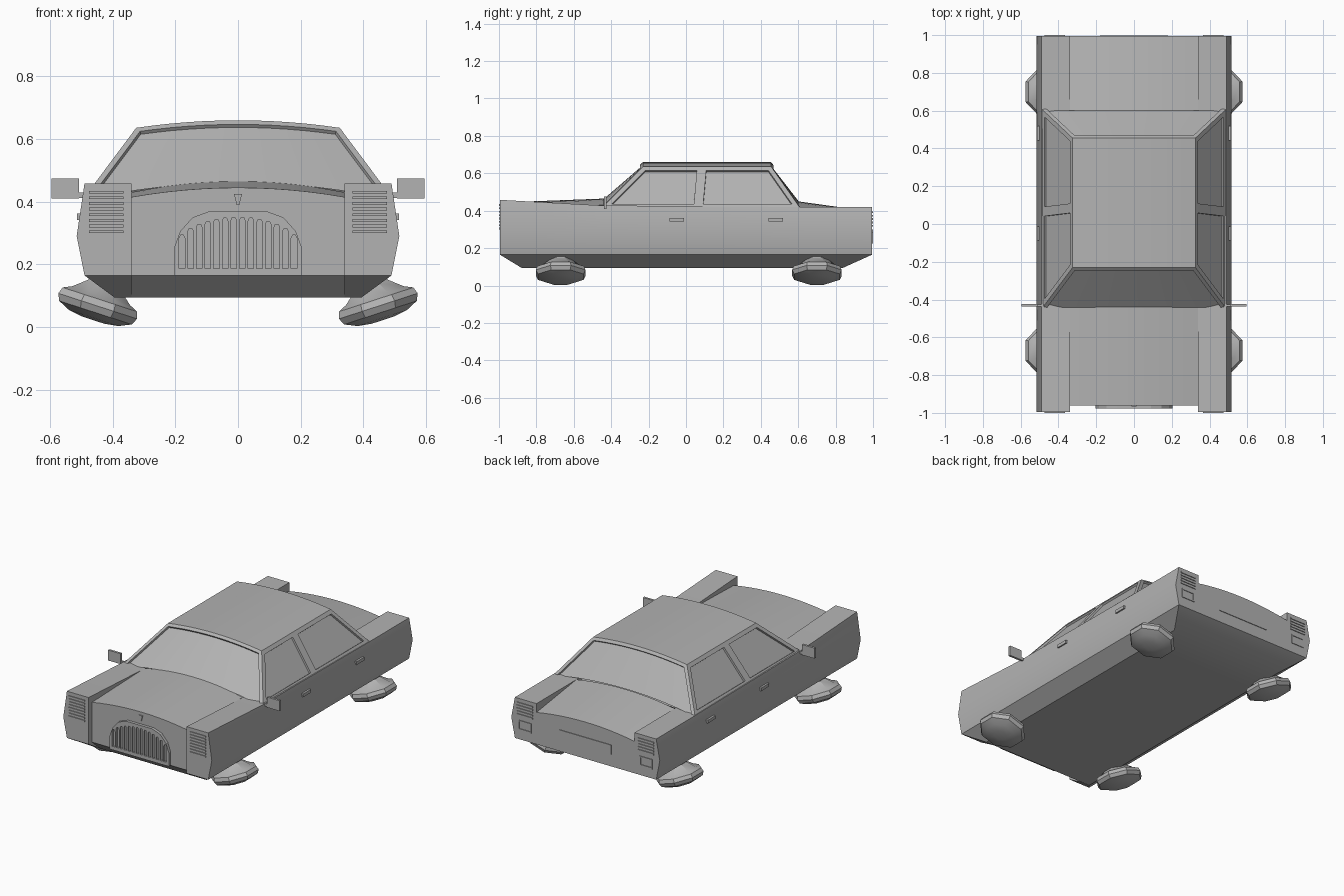
import bpy, bmesh, math
from mathutils import Matrix, Vector

if "Cube" in bpy.data.objects:
    bpy.data.objects.remove(bpy.data.objects["Cube"])

GREY = (0.45, 0.45, 0.45, 1)
paint = bpy.data.materials.new("grey_paint")
paint.use_nodes = True
paint.diffuse_color = GREY
paint.node_tree.nodes["Principled BSDF"].inputs["Base Color"].default_value = GREY


def finish(bm, name, smooth=True):
    """Turn a bmesh into a painted object."""
    bmesh.ops.recalc_face_normals(bm, faces=bm.faces)
    mesh = bpy.data.meshes.new(name)
    bm.to_mesh(mesh)
    bm.free()
    mesh.materials.append(paint)
    ob = bpy.data.objects.new(name, mesh)
    bpy.context.collection.objects.link(ob)
    if smooth:
        bpy.ops.object.select_all(action='DESELECT')
        ob.select_set(True)
        bpy.context.view_layer.objects.active = ob
        bpy.ops.object.shade_smooth_by_angle(angle=math.radians(28))
    return ob


def add_box(bm, x, y, z):
    """Add a box given as (low, high) ranges."""
    mid = Vector([(a + b) / 2 for a, b in (x, y, z)])
    size = [abs(b - a) for a, b in (x, y, z)]
    m = Matrix.Translation(mid) @ Matrix.Diagonal((*size, 1))
    bmesh.ops.create_cube(bm, size=1, matrix=m)


def add_prism(bm, outline, y0, y1):
    """Extrude an x-z outline between two y positions."""
    a, b = ([bm.verts.new((x, y, z)) for x, z in outline] for y in (y0, y1))
    bm.faces.new(a)
    bm.faces.new(b)
    for i in range(len(a)):
        j = (i + 1) % len(a)
        bm.faces.new((a[i], a[j], b[j], b[i]))


def loft(rings, caps, name):
    """Skin closed rings and cap both ends with the given index lists."""
    bm = bmesh.new()
    rows = [[bm.verts.new(p) for p in ring] for ring in rings]
    for a, b in zip(rows, rows[1:]):
        for i in range(len(a)):
            j = (i + 1) % len(a)
            bm.faces.new((a[i], a[j], b[j], b[i]))
    for row in (rows[0], rows[-1]):
        for cap in caps:
            bm.faces.new([row[i] for i in cap])
    return finish(bm, name)


SIDES = ((1, "left"), (-1, "right"))
SILL, FLOOR, INNER = 0.165, 0.095, 0.34
FRONT, NOSE, REAR = -0.995, -0.96, 0.995
N = 12  # columns across the domed panels


# Body flanks: fenders, doors and sloping sills
def flank_ring(s, y_up, y_low, top):
    pts = [(INNER, y_up, top), (0.49, y_up, top), (0.515, y_up, 0.29),
           (0.49, y_up, SILL), (0.395, y_low, FLOOR), (INNER, y_low, FLOOR),
           (INNER, y_up, SILL)]
    return [(s * x, y, z) for x, y, z in pts]


for s, side in SIDES:
    stations = [(FRONT, -0.88, 0.458), (-0.45, -0.45, 0.428),
                (0.6, 0.6, 0.42), (REAR, 0.84, 0.42)]
    loft([flank_ring(s, *st) for st in stations],
         [(0, 1, 2, 3, 6), (3, 4, 5, 6)], side + "_flank")


# Centre body: domed hood, floor and trunk lid
def centre_ring(y_up, y_low, edge, dome):
    ring = []
    for i in range(N + 1):
        t = 2 * i / N - 1
        ring.append((INNER * t, y_up, edge + dome * (1 - t * t)))
    return ring + [(INNER, y_up, SILL), (INNER, y_low, FLOOR),
                   (-INNER, y_low, FLOOR), (-INNER, y_up, SILL)]


stations = [(NOSE, -0.88, 0.415, 0.03), (-0.44, -0.44, 0.43, 0.035),
            (-0.4, -0.4, 0.4, 0), (0.56, 0.56, 0.4, 0),
            (0.6, 0.6, 0.42, 0.03), (REAR, 0.84, 0.365, 0.03)]
loft([centre_ring(*st) for st in stations],
     [list(range(N + 2)) + [N + 4], (N + 1, N + 2, N + 3, N + 4)], "centre_body")

# Cabin: domed roof with recessed windscreen, rear window and side windows
bm = bmesh.new()
rows = []
for half, y, edge, dome in ((0.49, -0.45, 0.415, 0.055), (0.325, -0.23, 0.636, 0.024),
                            (0.325, 0.085, 0.636, 0.024), (0.325, 0.455, 0.636, 0.024),
                            (0.49, 0.61, 0.415, 0.045)):
    ts = [2 * i / N - 1 for i in range(N + 1)]
    rows.append([bm.verts.new((half * t, y, edge + dome * (1 - t * t))) for t in ts])
panels = [[bm.faces.new((a[i], a[i + 1], b[i + 1], b[i])) for i in range(N)]
          for a, b in zip(rows, rows[1:])]
side_windows = []
for k, x in ((0, -0.49), (N, 0.49)):
    fb, fr, mr, rr, rb = [row[k] for row in rows]
    mb = bm.verts.new((x, 0.065, 0.415))
    side_windows += [bm.faces.new((fb, fr, mr, mb)), bm.faces.new((mb, mr, rr, rb))]
bmesh.ops.recalc_face_normals(bm, faces=bm.faces)
if panels[1][N // 2].normal.z < 0:
    bmesh.ops.reverse_faces(bm, faces=bm.faces)
for glass in (panels[0], panels[3]):
    bmesh.ops.inset_region(bm, faces=glass, thickness=0.02, depth=0, use_even_offset=True)
    bmesh.ops.inset_region(bm, faces=glass, thickness=0.001, depth=-0.012)
bmesh.ops.inset_individual(bm, faces=side_windows, thickness=0.025, depth=0,
                           use_even_offset=True)
bmesh.ops.inset_individual(bm, faces=side_windows, thickness=0.001, depth=-0.012)
finish(bm, "cabin")

# Hover pads: tilted eight-sided discs with a neck into the body
PAD = [(0.045, 0.11), (0.06, 0.07), (0.105, 0.035), (0.135, 0.022),
       (0.143, 0), (0.132, -0.022), (0.09, -0.04), (0.04, -0.047)]
for s, side in SIDES:
    for y, end in ((-0.67, "front"), (0.7, "rear")):
        place = (Matrix.Translation((s * 0.448, y, 0.067))
                 @ Matrix.Rotation(-s * math.radians(18), 4, 'Y'))
        rings = []
        for r, h in PAD:
            angles = [math.pi / 4 * (i + 0.5) for i in range(8)]
            rings.append([place @ Vector((r * math.cos(a), r * math.sin(a), h))
                          for a in angles])
        loft(rings, [range(8)], f"{end}_{side}_hover_pad")

# Grille: arched plate with slots cut into it
half_arch = [(0.205, SILL), (0.205, 0.25), (0.185, 0.305), (0.145, 0.35), (0.09, 0.37)]
bm = bmesh.new()
add_prism(bm, half_arch + [(-x, z) for x, z in reversed(half_arch)], NOSE + 0.005, -0.978)
grille = finish(bm, "grille", False)
bm = bmesh.new()
for i in range(14):
    x = (i - 6.5) * 0.0275
    top = 0.24 + 0.11 * math.sqrt(1 - (x / 0.205) ** 2)
    w = 0.009
    add_prism(bm, [(x - w, 0.187), (x + w, 0.187), (x + w, top - 0.01), (x + w / 2, top),
                   (x - w / 2, top), (x - w, top - 0.01)], -0.99, -0.967)
cutter = finish(bm, "grille_slot_cutter", False)
cutter.hide_render = True
cutter.hide_set(True)
cut = grille.modifiers.new("slots", 'BOOLEAN')
cut.operation = 'DIFFERENCE'
cut.object = cutter

# Small wedge on the leading edge of the hood
bm = bmesh.new()
add_prism(bm, [(-0.013, 0.425), (0.013, 0.425), (0.004, 0.39), (-0.004, 0.39)],
          NOSE + 0.005, NOSE - 0.006)
finish(bm, "hood_wedge", False)

for s, side in SIDES:
    # Headlamp slats and tail lamp slats
    for name, y0, out, count, z0 in (("headlamp", FRONT, -0.005, 8, 0.3),
                                     ("tail_lamp", REAR, 0.005, 5, 0.315)):
        bm = bmesh.new()
        for i in range(count):
            z = z0 + i * 0.018
            add_box(bm, (s * 0.365, s * 0.475), (y0 - out, y0 + out), (z, z + 0.009))
        finish(bm, f"{side}_{name}_slats", False)

    # Reversing lamp frame
    bm = bmesh.new()
    for x, z in (((0.375, 0.465), (0.225, 0.233)), ((0.375, 0.465), (0.277, 0.285)),
                 ((0.375, 0.383), (0.233, 0.277)), ((0.457, 0.465), (0.233, 0.277))):
        add_box(bm, [s * v for v in x], (REAR - 0.005, REAR + 0.004), z)
    finish(bm, side + "_reversing_lamp_frame", False)

    # Door handles
    for y, end in ((-0.05, "front"), (0.48, "rear")):
        bm = bmesh.new()
        add_box(bm, (s * 0.495, s * 0.514), (y - 0.038, y + 0.038), (0.342, 0.362))
        finish(bm, f"{end}_{side}_door_handle", False)

    # Wing mirror with arm
    bm = bmesh.new()
    add_box(bm, (s * 0.507, s * 0.595), (-0.438, -0.424), (0.41, 0.475))
    add_box(bm, (s * 0.47, s * 0.51), (-0.436, -0.426), (0.412, 0.43))
    finish(bm, side + "_mirror", False)

# Plain number plate panel
bm = bmesh.new()
add_box(bm, (-0.18, 0.18), (REAR - 0.005, REAR + 0.004), (0.24, 0.3))
finish(bm, "rear_plate", False)
